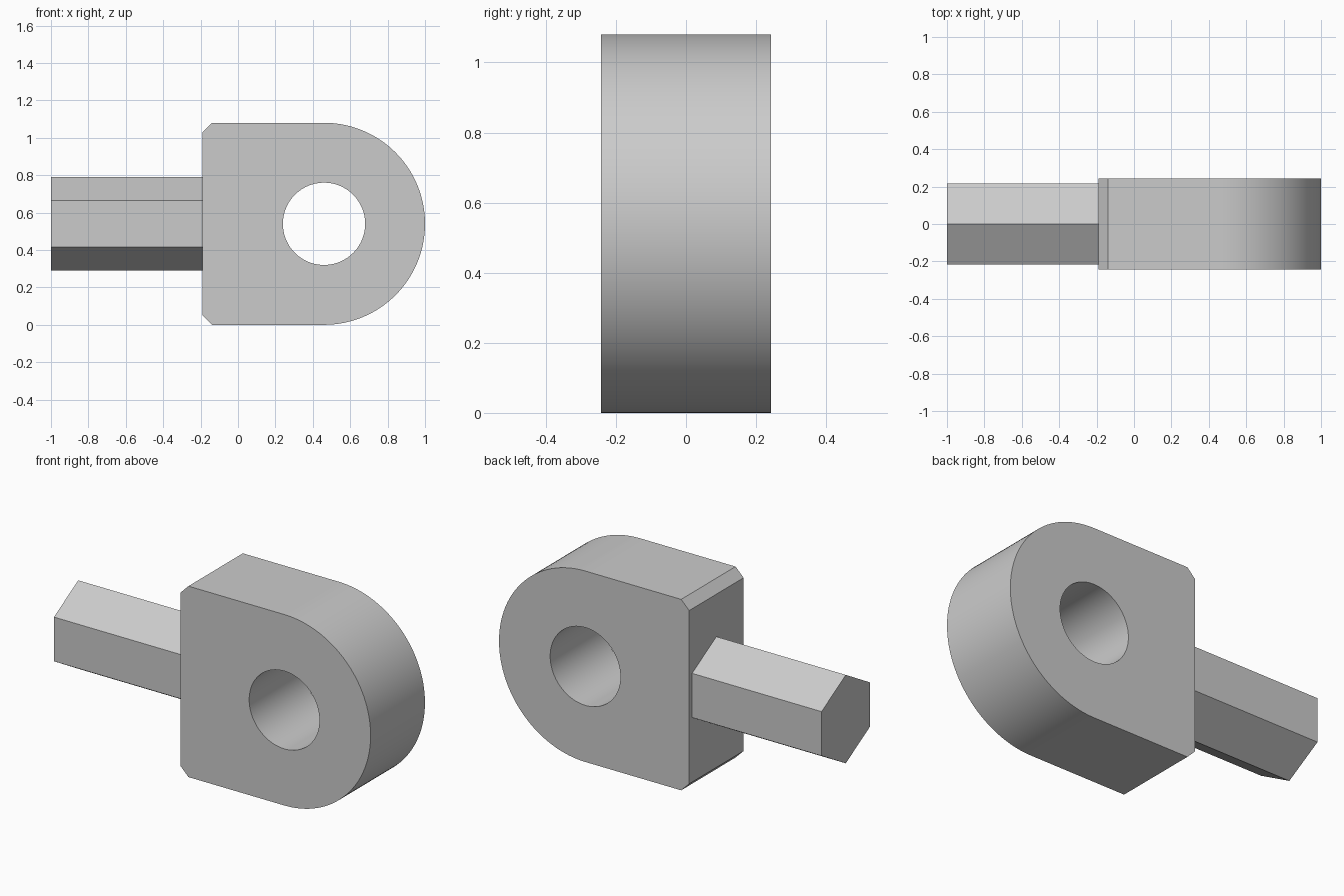
import bpy, bmesh
from math import sin, cos, pi, radians
from mathutils import Vector

cube = bpy.data.objects.get("Cube")
if cube:
    bpy.data.objects.remove(cube, do_unlink=True)

MID_Z = 0.54      # height of the shared axis
HALF_Y = 0.243    # half thickness of the lug
EYE_X = 0.46      # centre of the rounded end and the bore

grey = bpy.data.materials.new("plain grey")
grey.use_nodes = True
colour = (0.6, 0.6, 0.6, 1)
grey.diffuse_color = colour
grey.node_tree.nodes["Principled BSDF"].inputs["Base Color"].default_value = colour


def prism(name, outline, sweep):
    """Extrude a closed outline of points along the sweep vector."""
    bm = bmesh.new()
    face = bm.faces.new([bm.verts.new(p) for p in outline])
    ext = bmesh.ops.extrude_face_region(bm, geom=[face])
    moved = [v for v in ext["geom"] if isinstance(v, bmesh.types.BMVert)]
    bmesh.ops.translate(bm, verts=moved, vec=Vector(sweep))
    bmesh.ops.recalc_face_normals(bm, faces=bm.faces)
    mesh = bpy.data.meshes.new(name)
    bm.to_mesh(mesh)
    bm.free()
    mesh.materials.append(grey)
    obj = bpy.data.objects.new(name, mesh)
    bpy.context.collection.objects.link(obj)
    return obj


def arc(radius, start, end, steps, y):
    """Points on an arc around the bore axis."""
    angles = [start + (end - start) * i / steps for i in range(steps + 1)]
    return [(EYE_X + radius * cos(a), y, MID_Z + radius * sin(a)) for a in angles]


# Lug: chamfered flat end, half-round far end
left, chamfer, top = -0.19, 0.05, 2 * MID_Z
y = -HALF_Y
outline = arc(MID_Z, -pi / 2, pi / 2, 64, y) + [
    (left + chamfer, y, top), (left, y, top - chamfer),
    (left, y, chamfer), (left + chamfer, y, 0)]
lug = prism("eye_lug", outline, (0, 2 * HALF_Y, 0))

# Bore through the lug
cutter = prism("bore_cutter", arc(0.22, 0, 2 * pi, 96, -0.5)[:-1], (0, 1, 0))
cut = lug.modifiers.new("bore", "BOOLEAN")
cut.operation = "DIFFERENCE"
cut.solver = "EXACT"
cut.object = cutter
bpy.ops.object.select_all(action="DESELECT")
lug.select_set(True)
bpy.context.view_layer.objects.active = lug
bpy.ops.object.modifier_apply(modifier=cut.name)
bpy.data.objects.remove(cutter, do_unlink=True)
bpy.ops.object.shade_smooth_by_angle(angle=radians(30))

# Hexagonal shank with a corner at the top, flat shaded
hexagon = [(-1, 0.25 * sin(i * pi / 3), MID_Z + 0.25 * cos(i * pi / 3))
           for i in range(6)]
prism("hex_shank", hexagon, (1 + left, 0, 0))
